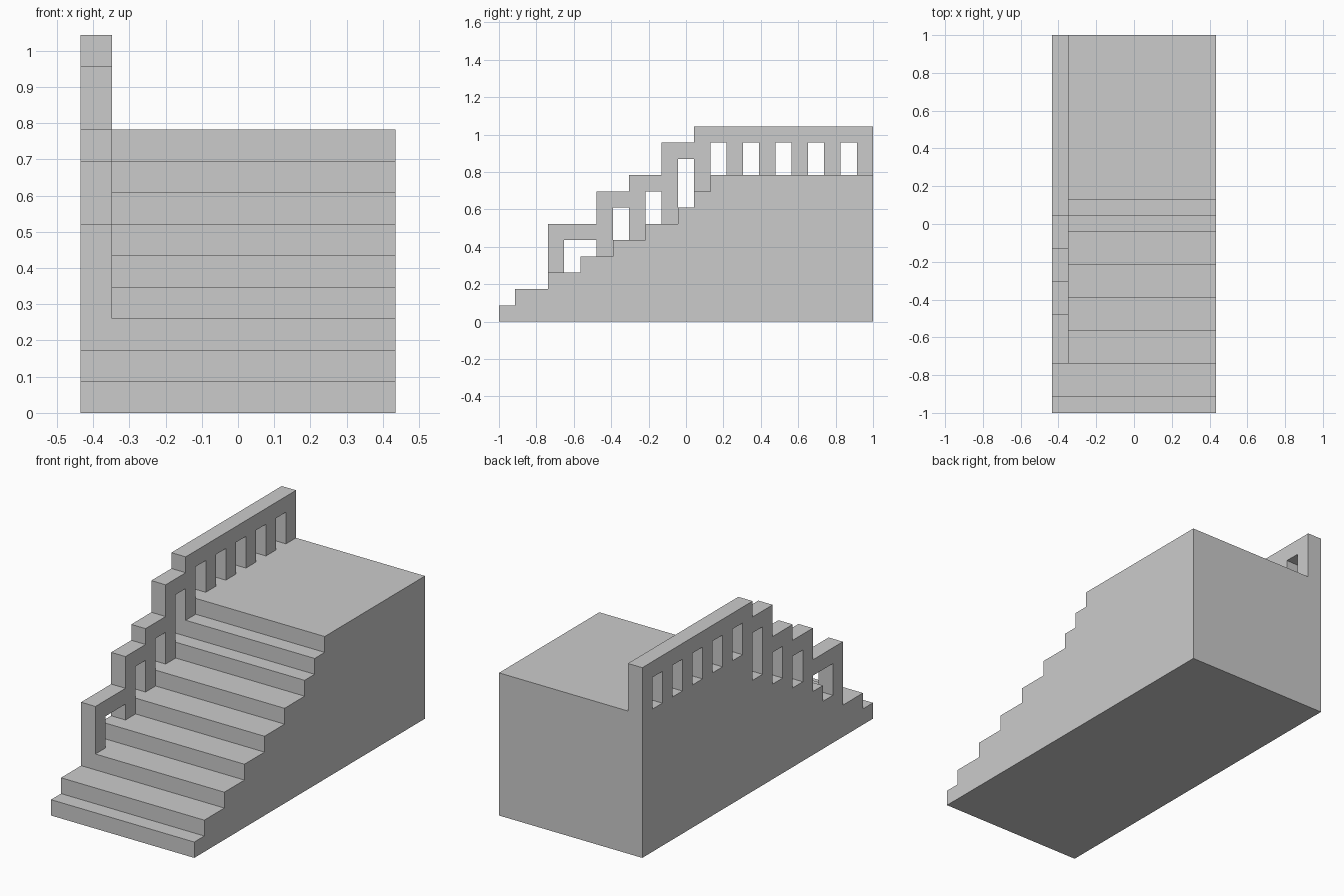
import bpy, bmesh

if "Cube" in bpy.data.objects:
    bpy.data.objects.remove(bpy.data.objects["Cube"])

U = 2 / 23  # one grid unit; all numbers below are in these units


def extrude_profile(name, points, x0, x1):
    """Solid from a side profile of (y, z) points, spanning x0 to x1."""
    bm = bmesh.new()
    verts = [bm.verts.new((x0 * U, y * U - 1, z * U)) for y, z in points]
    face = bm.faces.new(verts)
    result = bmesh.ops.extrude_face_region(bm, geom=[face])
    moved = [g for g in result["geom"] if isinstance(g, bmesh.types.BMVert)]
    bmesh.ops.translate(bm, verts=moved, vec=((x1 - x0) * U, 0, 0))
    bmesh.ops.recalc_face_normals(bm, faces=bm.faces)
    mesh = bpy.data.meshes.new(name)
    bm.to_mesh(mesh)
    bm.free()
    obj = bpy.data.objects.new(name, mesh)
    bpy.context.collection.objects.link(obj)
    return obj


def staircase_line(starts, heights, end):
    """Stepped line: each level runs from its start to the next start."""
    points = []
    for y0, y1, z in zip(starts, starts[1:] + [end], heights):
        points += [(y0, z), (y1, z)]
    return points


# Solid stairs with landing
steps = staircase_line([0, 1, 3, 5, 7, 9, 11, 12, 13], range(1, 10), 23)
extrude_profile("stairs", [(0, 0)] + steps + [(23, 0)], -5, 5)

# Railing: stepped handrail on top, posts standing on the steps below
rail = staircase_line([3, 6, 8, 10, 12], [6, 8, 9, 11, 12], 23)

# Posts as (start, foot height); each is one unit wide
posts = [(3, 3), (6, 4), (8, 5), (10, 6), (12, 8)]
posts += [(y, 9) for y in range(14, 23, 2)]
# Top of the opening behind each post
opening_tops = [5, 7, 8, 10] + [11] * 5

# Underside of the railing, traced from back to front
underside = []
for i in reversed(range(len(posts))):
    y, foot = posts[i]
    if i < len(opening_tops):
        underside.append((y + 1, opening_tops[i]))
    underside += [(y + 1, foot), (y, foot)]
    if i > 0:
        underside.append((y, opening_tops[i - 1]))

extrude_profile("railing", rail + underside, -5, -4)
